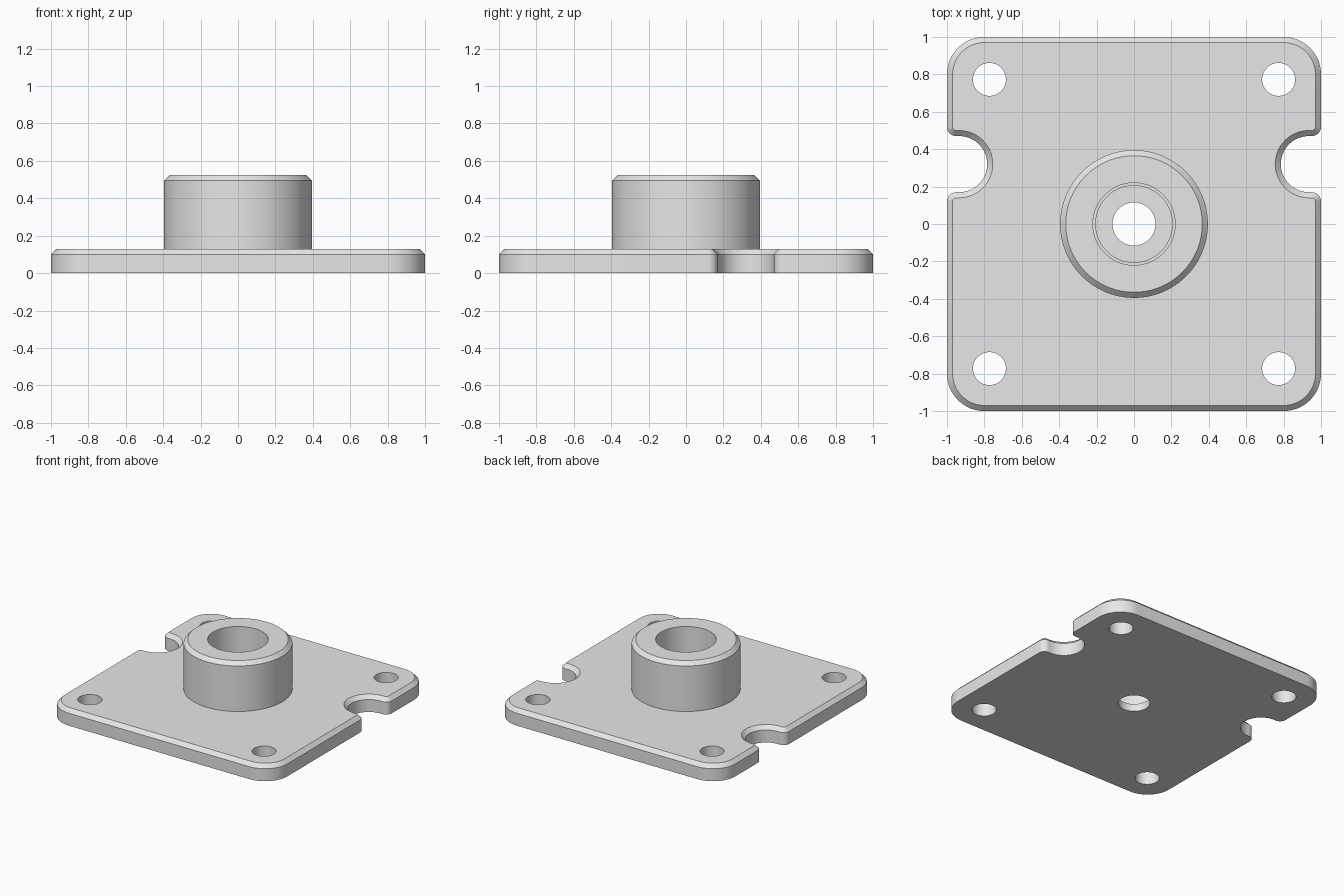
import bpy, bmesh
from math import cos, sin, radians, pi

cube = bpy.data.objects.get("Cube")
if cube:
    bpy.data.objects.remove(cube, do_unlink=True)

STEEL = (0.8, 0.8, 0.8, 1.0)
steel = bpy.data.materials.new("plain grey metal")
steel.use_nodes = True
steel.diffuse_color = STEEL
steel.node_tree.nodes["Principled BSDF"].inputs["Base Color"].default_value = STEEL

CHAMFER = 0.03
NOTCH_Y = 0.32


def arc(cx, cy, r, start, end, steps):
    angles = [radians(start + (end - start) * i / steps) for i in range(steps + 1)]
    return [(cx + r * cos(a), cy + r * sin(a)) for a in angles]


def plate_outline(inset):
    """Rounded square with a filleted round notch on each side, shrunk by inset."""
    fillet, notch = 0.05, 0.15
    gap = notch + fillet
    right = arc(0.8, -0.8, 0.2 - inset, -90, 0, 16)
    right += arc(0.95, NOTCH_Y - gap, fillet - inset, 0, 90, 8)
    right += arc(0.935, NOTCH_Y, notch + inset, 270, 90, 32)
    right += arc(0.95, NOTCH_Y + gap, fillet - inset, 270, 360, 8)
    right += arc(0.8, 0.8, 0.2 - inset, 0, 90, 16)
    return right + [(-x, y) for x, y in reversed(right)]


def circle(r, cx=0, cy=0, steps=96):
    return [(cx + r * cos(2 * pi * i / steps), cy + r * sin(2 * pi * i / steps))
            for i in range(steps)]


def loft(name, layers):
    """Closed solid through (outline, z) layers of equal point count."""
    bm = bmesh.new()
    rings = [[bm.verts.new((x, y, z)) for x, y in outline] for outline, z in layers]
    n = len(rings[0])
    for low, high in zip(rings, rings[1:]):
        for i in range(n):
            j = (i + 1) % n
            bm.faces.new((low[i], low[j], high[j], high[i]))
    bm.faces.new(rings[0][::-1])
    bm.faces.new(rings[-1])
    bmesh.ops.recalc_face_normals(bm, faces=bm.faces)
    mesh = bpy.data.meshes.new(name)
    bm.to_mesh(mesh)
    bm.free()
    mesh.materials.append(steel)
    obj = bpy.data.objects.new(name, mesh)
    bpy.context.collection.objects.link(obj)
    return obj


def combine(target, other, operation):
    mod = target.modifiers.new(operation.lower(), 'BOOLEAN')
    mod.operation = operation
    mod.solver = 'EXACT'
    mod.object = other
    bpy.context.view_layer.objects.active = target
    bpy.ops.object.modifier_apply(modifier=mod.name)
    bpy.data.objects.remove(other, do_unlink=True)


# Base plate with chamfered top edge
flange = loft("flanged_hub_plate", [(plate_outline(0), 0), (plate_outline(0), 0.1),
                                    (plate_outline(CHAMFER), 0.13)])

# Central hub with chamfered rim
hub = loft("hub", [(circle(0.395), 0.07), (circle(0.395), 0.495),
                   (circle(0.395 - CHAMFER), 0.525)])
combine(flange, hub, 'UNION')

# Stepped bore: through hole, seat and main bore
bore = loft("bore_cutter", [(circle(0.115), -0.1), (circle(0.115), 0.06),
                            (circle(0.205), 0.06), (circle(0.205), 0.08),
                            (circle(0.22), 0.08), (circle(0.22), 0.7)])
combine(flange, bore, 'DIFFERENCE')

# Four corner bolt holes
for sx in (-1, 1):
    for sy in (-1, 1):
        ring = circle(0.088, 0.773 * sx, 0.773 * sy, 48)
        combine(flange, loft("bolt_hole_cutter", [(ring, -0.1), (ring, 0.3)]), 'DIFFERENCE')

# Smooth round walls, crisp edges
bpy.ops.object.select_all(action='DESELECT')
flange.select_set(True)
bpy.context.view_layer.objects.active = flange
bpy.ops.object.shade_smooth_by_angle(angle=radians(30))
